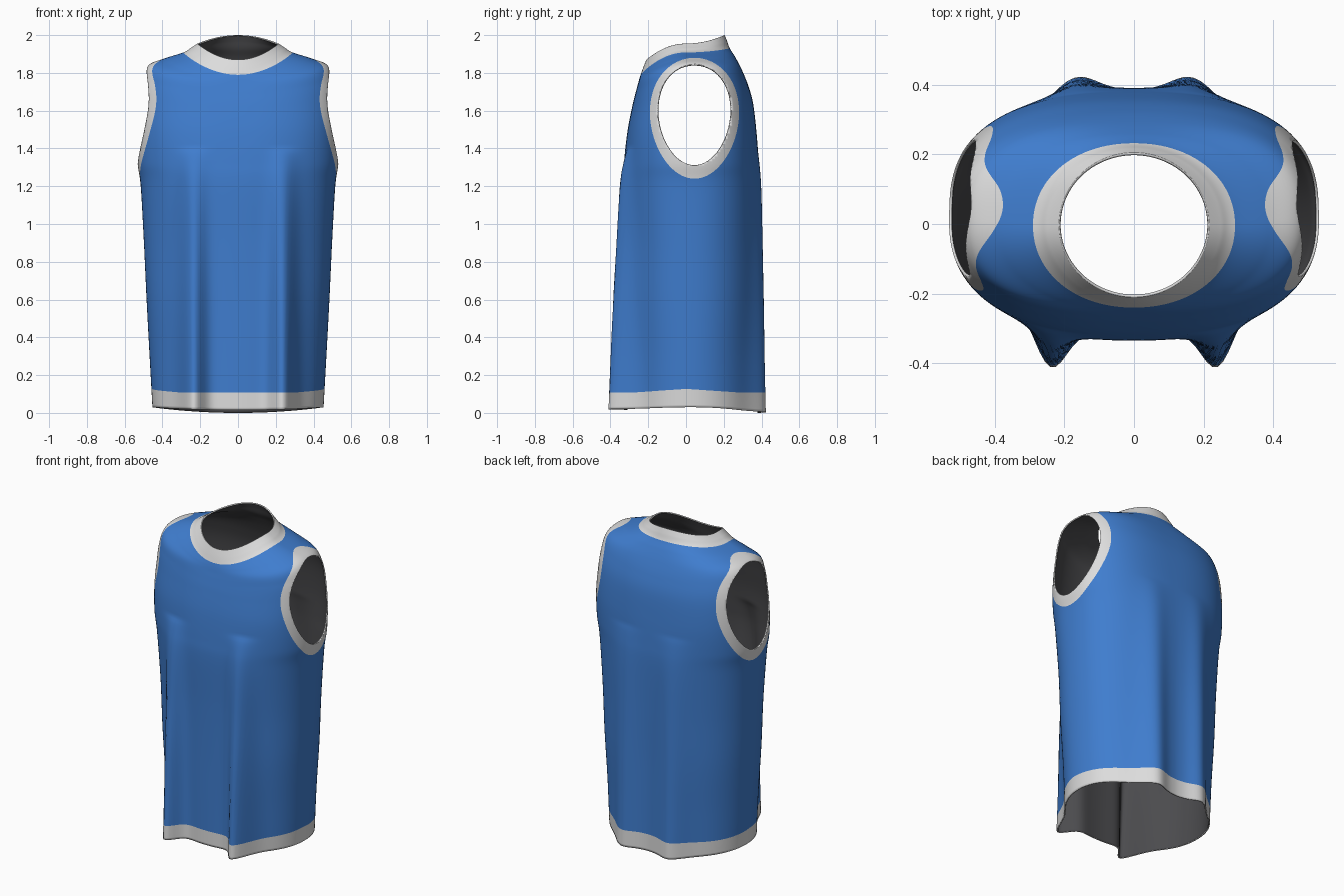
import bpy
import bmesh
import math
from mathutils import Vector

if "Cube" in bpy.data.objects:
    bpy.data.objects.remove(bpy.data.objects["Cube"], do_unlink=True)

COLUMNS = 160
STEPS = 12            # rows between two key rings
BODY, TRIM, LINING = 0, 1, 2


def make_material(name, rgb):
    mat = bpy.data.materials.new(name)
    mat.use_nodes = True
    colour = (*rgb, 1.0)
    mat.diffuse_color = colour
    shader = mat.node_tree.nodes["Principled BSDF"]
    shader.inputs["Base Color"].default_value = colour
    shader.inputs["Roughness"].default_value = 0.8
    return mat


# Key rings from hem to neck edge:
# front height, side height, back height, half width, front y, back y, squareness
KEYS = [
    (.015, .03, 0, .453, -.325, .385, 2.1),
    (.3, .3, .3, .468, -.325, .385, 2.1),
    (.6, .6, .6, .484, -.325, .385, 2.2),
    (.9, .9, .9, .498, -.328, .388, 2.2),
    (1.2, 1.2, 1.2, .515, -.335, .39, 2.3),
    (1.33, 1.33, 1.33, .532, -.328, .385, 2.4),
    (1.49, 1.49, 1.49, .53, -.31, .373, 2.6),
    (1.62, 1.65, 1.64, .525, -.285, .355, 2.6),
    (1.69, 1.76, 1.74, .51, -.268, .327, 2.6),
    (1.735, 1.84, 1.82, .475, -.256, .294, 2.6),
    (1.765, 1.876, 1.885, .39, -.248, .26, 2.3),
    (1.79, 1.908, 1.93, .29, -.24, .232, 2.1),
    (1.83, 1.932, 1.97, .25, -.226, .217, 2),
    (1.87, 1.955, 2, .215, -.21, .205, 2),
]
NECK_ROW = (len(KEYS) - 3) * STEPS


def ring_at(row):
    """Smooth (Catmull-Rom) blend of the key rings."""
    i = min(row // STEPS, len(KEYS) - 2)
    t = row / STEPS - i
    last = len(KEYS) - 1
    quad = [KEYS[max(0, min(last, i + k))] for k in (-1, 0, 1, 2)]
    return [
        b + 0.5 * t * (c - a + t * (2 * a - 5 * b + 4 * c - d + t * (3 * (b - c) + d - a)))
        for a, b, c, d in zip(*quad)
    ]


def bump(x, centre, width):
    return math.exp(-((abs(x) - centre) / width) ** 2)


def surface_point(ring, angle):
    front_z, side_z, back_z, half, front, back, power = ring
    c, s = math.cos(angle), math.sin(angle)
    radius = (abs(c) ** power + abs(s) ** power) ** (-1 / power)
    x = half * radius * c
    y = (front + back) / 2 + (back - front) / 2 * radius * s
    z = side_z + ((back_z if s > 0 else front_z) - side_z) * s * s
    # hanging folds, fading out toward the chest
    fade = max(0, 1 - z / 1.4) ** 0.6 * min(1, abs(s) * 2.5)
    if s < 0:
        y -= 0.135 * fade * bump(x, .24, .065)
    else:
        y += 0.058 * fade * bump(x, .17, .085)
    return Vector((x, y, z))


def egg(co, centre_z, radius_y, radius_z):
    """Below 1 inside an egg drawn on the side of the garment, narrower below."""
    if abs(co.x) < 0.3:
        return 9.0
    v = (co.z - centre_z) / radius_z
    u = (co.y - 0.045) / (radius_y * (1 + 0.1 * v))
    return math.hypot(u, v)


def arm_hole(co):
    return egg(co, 1.578, .195, .267) - 1


def arm_trim(co):
    return egg(co, 1.56, .235, .32) - 1


def hem_line(co):
    return co.z - 0.107 - 0.02 * max(0, 1 - abs(co.y) / 0.3) * min(1, abs(co.x) / 0.4)


def cut_along(bm, field):
    """Cut the faces along the line where the field is zero."""
    added = []
    for edge in list(bm.edges):
        a, b = edge.verts
        fa, fb = field(a.co), field(b.co)
        if fa * fb < 0 and max(abs(fa), abs(fb)) < 2:
            _, vert = bmesh.utils.edge_split(edge, a, fa / (fa - fb))
            added.append(vert)
    bmesh.ops.connect_verts(bm, verts=added)


# Garment shell
bm = bmesh.new()
rows = []
for row in range((len(KEYS) - 1) * STEPS + 1):
    ring = ring_at(row)
    rows.append([bm.verts.new(surface_point(ring, math.tau * j / COLUMNS))
                 for j in range(COLUMNS)])
for i in range(len(rows) - 1):
    for j in range(COLUMNS):
        k = (j + 1) % COLUMNS
        face = bm.faces.new((rows[i][j], rows[i][k], rows[i + 1][k], rows[i + 1][j]))
        face.material_index = TRIM if i >= NECK_ROW else BODY

# Arm openings and the edges of the trim bands
for field in (arm_hole, arm_trim, hem_line):
    cut_along(bm, field)
openings = []
for face in bm.faces:
    centre = face.calc_center_median()
    if arm_hole(centre) < 0:
        openings.append(face)
    elif arm_trim(centre) < 0 or hem_line(centre) < 0:
        face.material_index = TRIM
bmesh.ops.delete(bm, geom=openings, context='FACES')

mesh = bpy.data.meshes.new("sleeveless_shirt")
bm.to_mesh(mesh)
bm.free()
shirt = bpy.data.objects.new("sleeveless_shirt", mesh)
bpy.context.collection.objects.link(shirt)

lining = make_material("dark grey lining", (.07, .07, .075))
for mat in (make_material("blue fabric", (.05, .205, .62)),
            make_material("light grey trim", (.72, .72, .72)),
            lining, lining):
    mesh.materials.append(mat)

bpy.context.view_layer.objects.active = shirt
shirt.select_set(True)
bpy.ops.object.shade_smooth_by_angle(angle=math.radians(50))

# Cloth thickness with the lining on the inside
cloth = shirt.modifiers.new("cloth_thickness", 'SOLIDIFY')
cloth.thickness = 0.008
cloth.offset = -1
cloth.material_offset = LINING
cloth.material_offset_rim = 0
